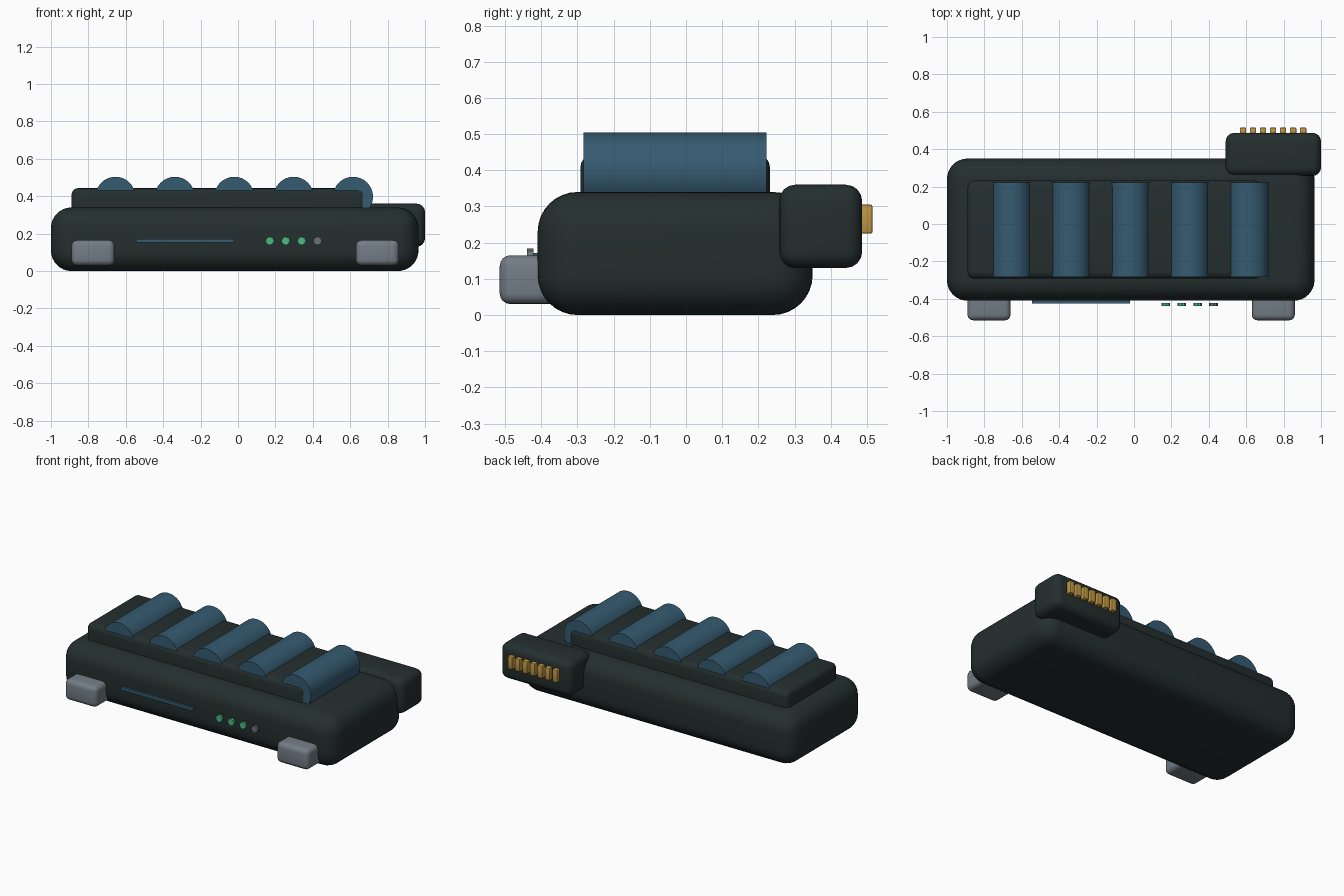
import bpy
import math

cube = bpy.data.objects.get("Cube")
if cube:
    bpy.data.objects.remove(cube, do_unlink=True)


def material(name, r, g, b):
    m = bpy.data.materials.new(name)
    m.use_nodes = True
    m.diffuse_color = (r, g, b, 1)
    m.node_tree.nodes["Principled BSDF"].inputs["Base Color"].default_value = (r, g, b, 1)
    return m


casing = material("dark casing", 0.018, 0.028, 0.028)
blue = material("cell blue", 0.036, 0.105, 0.165)
grey = material("latch grey", 0.17, 0.205, 0.24)
green = material("lamp green", 0.07, 0.48, 0.23)
gold = material("contact gold", 0.52, 0.31, 0.06)
unlit = material("unlit lamp", 0.15, 0.17, 0.18)


def finish(obj, name, mat, bevel=0, segments=4):
    """Name, colour, round and shade a part."""
    obj.name = name
    obj.data.materials.append(mat)
    bpy.ops.object.transform_apply(location=False, rotation=True, scale=True)
    if bevel:
        mod = obj.modifiers.new("rounding", "BEVEL")
        mod.width = bevel
        mod.segments = segments
        bpy.ops.object.modifier_apply(modifier=mod.name)
    bpy.ops.object.shade_smooth_by_angle(angle=math.radians(35))
    return obj


def box(name, mat, x, y, z, bevel=0, segments=4):
    """Box spanning the given (low, high) range on each axis."""
    spans = (x, y, z)
    bpy.ops.mesh.primitive_cube_add(size=1, location=[sum(s) / 2 for s in spans])
    obj = bpy.context.object
    obj.scale = [s[1] - s[0] for s in spans]
    return finish(obj, name, mat, bevel, segments)


def rod(name, mat, x, z, radius, y, sides):
    """Cylinder lying along y."""
    bpy.ops.mesh.primitive_cylinder_add(
        vertices=sides, radius=radius, depth=y[1] - y[0],
        location=(x, sum(y) / 2, z), rotation=(math.pi / 2, 0, 0))
    return finish(bpy.context.object, name, mat)


# Main casing and raised cell tray
box("main_casing", casing, (-1, 0.965), (-0.41, 0.35), (0, 0.34), 0.11, 8)
box("cell_tray", casing, (-0.89, 0.68), (-0.292, 0.232), (0.24, 0.443), 0.035)

# Row of battery cells
for i in range(5):
    rod(f"battery_cell_{i + 1}", blue, -0.655 + i * 0.3175, 0.397, 0.107,
        (-0.284, 0.223), 32)

# Rear connector with its contacts
box("connector_block", casing, (0.49, 1), (0.257, 0.487), (0.13, 0.36), 0.045)
for i in range(7):
    x = 0.583 + i * 0.0535
    box(f"contact_pin_{i + 1}", gold, (x - 0.017, x + 0.017), (0.475, 0.515),
        (0.225, 0.305), 0.004, 2)

# Front latches
for name, x in (("right_latch", -0.89), ("left_latch", 0.63)):
    box(name, grey, (x, x + 0.23), (-0.515, -0.3), (0.03, 0.165), 0.03)

# Front seam strip and charge lamps
box("front_strip", blue, (-0.545, -0.022), (-0.424, -0.405), (0.152, 0.172))
for i in range(4):
    rod(f"charge_lamp_{i + 1}", unlit if i == 3 else green, 0.17 + i * 0.085, 0.161,
        0.023, (-0.439, -0.422), 8)
